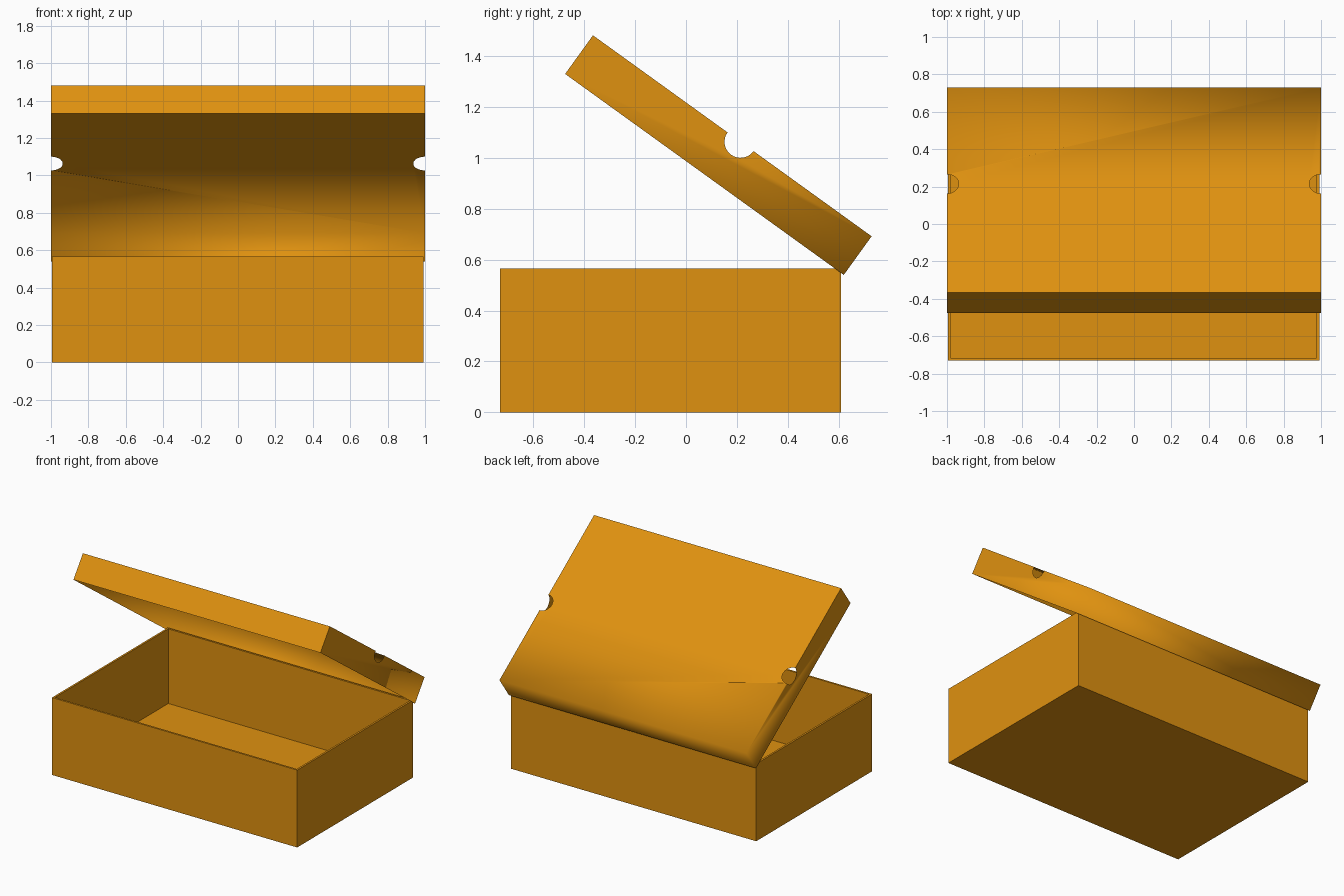
import bpy
import bmesh
import math

old = bpy.data.objects.get("Cube")
if old:
    bpy.data.objects.remove(old, do_unlink=True)

# Orange cardboard
card = bpy.data.materials.new("orange_card")
card.use_nodes = True
color = (0.74, 0.285, 0.005, 1)
card.diffuse_color = color
card.node_tree.nodes["Principled BSDF"].inputs["Base Color"].default_value = color


def finish(bm, name):
    mesh = bpy.data.meshes.new(name)
    bm.to_mesh(mesh)
    bm.free()
    mesh.materials.append(card)
    obj = bpy.data.objects.new(name, mesh)
    bpy.context.collection.objects.link(obj)
    return obj


# Open tray: a block with its top inset and pushed down
WALL, DEPTH = 0.02, 0.566
bm = bmesh.new()
bmesh.ops.create_cube(bm, size=1)
bmesh.ops.scale(bm, vec=(1.986, 1.34, DEPTH), verts=bm.verts)
bmesh.ops.translate(bm, vec=(-0.002, -0.061, DEPTH / 2), verts=bm.verts)
top = max(bm.faces, key=lambda f: f.calc_center_median().z)
bmesh.ops.inset_region(bm, faces=[top], thickness=WALL)
floor = bmesh.ops.extrude_face_region(bm, geom=[top])["geom"]
bmesh.ops.translate(bm, vec=(0, 0, WALL - DEPTH),
                    verts=[v for v in floor if isinstance(v, bmesh.types.BMVert)])
bmesh.ops.delete(bm, geom=[top], context='FACES')
bmesh.ops.recalc_face_normals(bm, faces=bm.faces)
finish(bm, "box_tray")

# Thin lid with a finger notch in each side, hinged at the back lower edge
LENGTH, HEIGHT, NOTCH_Y, NOTCH_R, STEPS = 1.35, 0.187, -0.635, 0.063, 16
arc = [(NOTCH_R * math.cos(math.pi * i / STEPS), NOTCH_R * math.sin(math.pi * i / STEPS))
       for i in range(STEPS + 1)]


def top_notch(s):
    return [(s * (1 - d), NOTCH_Y + a, HEIGHT) for a, d in arc]


def side_notch(s):
    return [(s, NOTCH_Y + a, HEIGHT - d) for a, d in arc]


def end_panel(y):
    return [(-1, y, 0), (1, y, 0), (1, y, HEIGHT), (-1, y, HEIGHT)]


def side_panel(s):
    return ([(s, 0, 0), (s, 0, HEIGHT)] + side_notch(s)
            + [(s, -LENGTH, HEIGHT), (s, -LENGTH, 0)])


top_panel = ([(-1, 0, HEIGHT), (1, 0, HEIGHT)] + top_notch(1)
             + [(1, -LENGTH, HEIGHT), (-1, -LENGTH, HEIGHT)] + top_notch(-1)[::-1])

bm = bmesh.new()
for panel in (top_panel, end_panel(0), end_panel(-LENGTH), side_panel(-1), side_panel(1)):
    bm.faces.new([bm.verts.new(p) for p in panel])
bmesh.ops.remove_doubles(bm, verts=bm.verts, dist=0.0001)

# Outward normals, crisp folds at the front and soft folds at the back
for face in bm.faces:
    face.normal_update()
    outward = face.calc_center_median()
    outward.y += LENGTH / 2
    outward.z -= HEIGHT / 2
    if face.normal.dot(outward) < 0:
        face.normal_flip()
    face.smooth = True
for edge in bm.edges:
    if all(v.co.y < NOTCH_Y - NOTCH_R + 0.001 for v in edge.verts):
        edge.smooth = False
lid = finish(bm, "lid")
lid.location = (0, 0.62, 0.54)
lid.rotation_euler.x = math.radians(-35.8)
